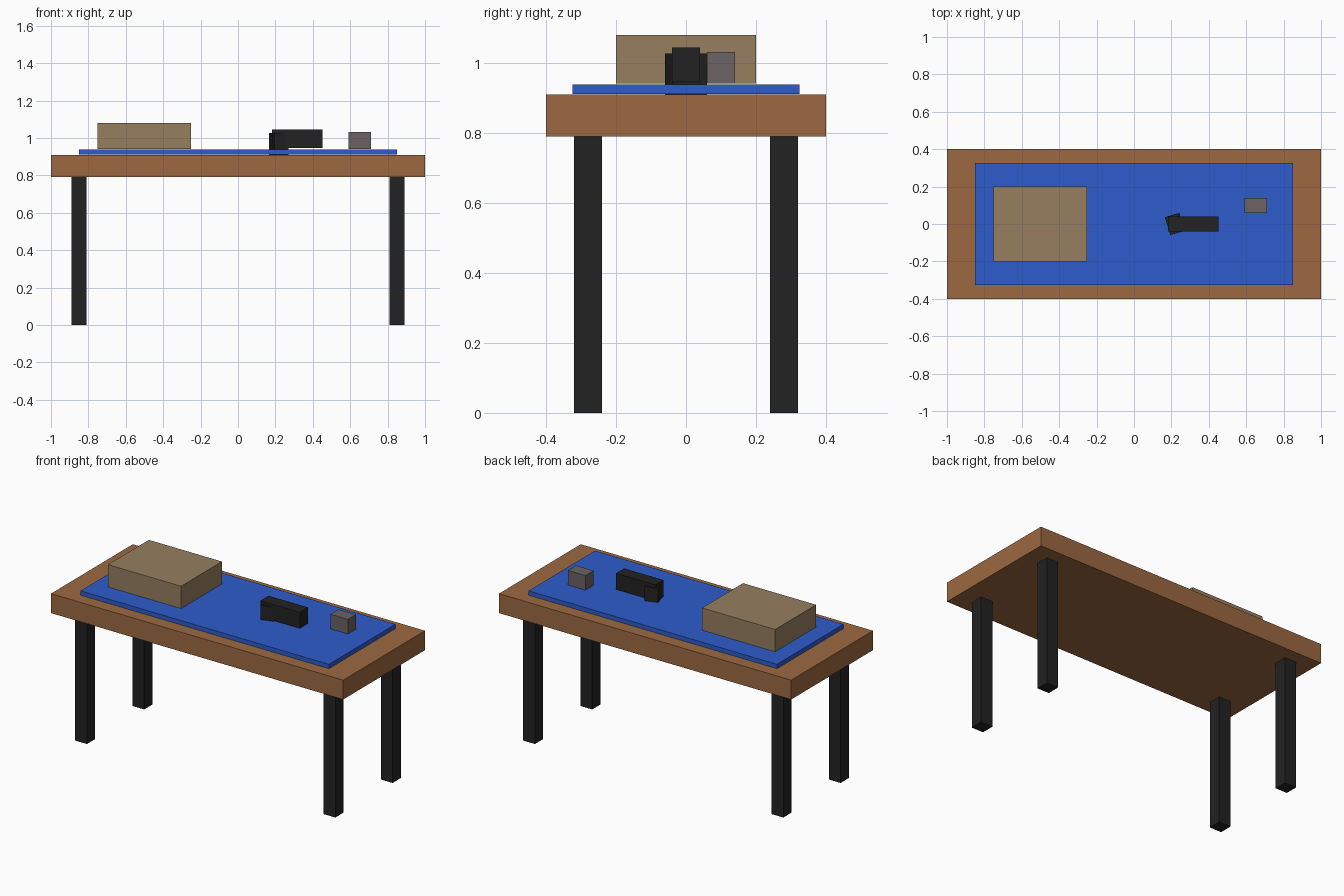
import bpy
from math import radians

cube = bpy.data.objects.get("Cube")
if cube:
    bpy.data.objects.remove(cube, do_unlink=True)


def material(name, rgb):
    """Flat material from an sRGB colour in 0-255."""
    linear = [((c / 255 + 0.055) / 1.055) ** 2.4 for c in rgb]
    mat = bpy.data.materials.new(name)
    mat.use_nodes = True
    bsdf = mat.node_tree.nodes["Principled BSDF"]
    bsdf.inputs["Base Color"].default_value = (*linear, 1)
    mat.diffuse_color = (*linear, 1)
    return mat


def box(name, mat, x, y, z, turn=0):
    """Box with centre and size given as (centre, size) on x and y, (low, high) on z."""
    bpy.ops.mesh.primitive_cube_add(size=1)
    obj = bpy.context.object
    obj.name = name
    obj.location = (x[0], y[0], (z[0] + z[1]) / 2)
    obj.scale = (x[1], y[1], z[1] - z[0])
    obj.rotation_euler.z = radians(turn)
    obj.data.materials.append(mat)
    return obj


wood = material("warm wood", (156, 105, 65))
black = material("black", (34, 34, 34))
blue = material("mat blue", (45, 92, 204))
card = material("cardboard tan", (150, 126, 96))
grey = material("warm grey", (108, 98, 100))

# Table
box("table_top", wood, (0, 2), (0, 0.8), (0.79, 0.91))
for side, sx in (("left", 1), ("right", -1)):
    for end, sy in (("front", -1), ("back", 1)):
        box(f"{end}_{side}_leg", black, (0.85 * sx, 0.08), (0.28 * sy, 0.08), (0, 0.79))

# Work mat and the items lying on it
box("work_mat", blue, (0, 1.7), (0, 0.65), (0.912, 0.939))
box("storage_box", card, (-0.5, 0.5), (0, 0.4), (0.942, 1.08))
box("small_block", grey, (0.65, 0.12), (0.1, 0.08), (0.942, 1.032))

# Hand tool: long body with a turned grip
box("tool_body", black, (0.316, 0.27), (0, 0.08), (0.946, 1.045))
box("tool_grip", black, (0.218, 0.08), (0, 0.1), (0.908, 1.027), turn=17)
